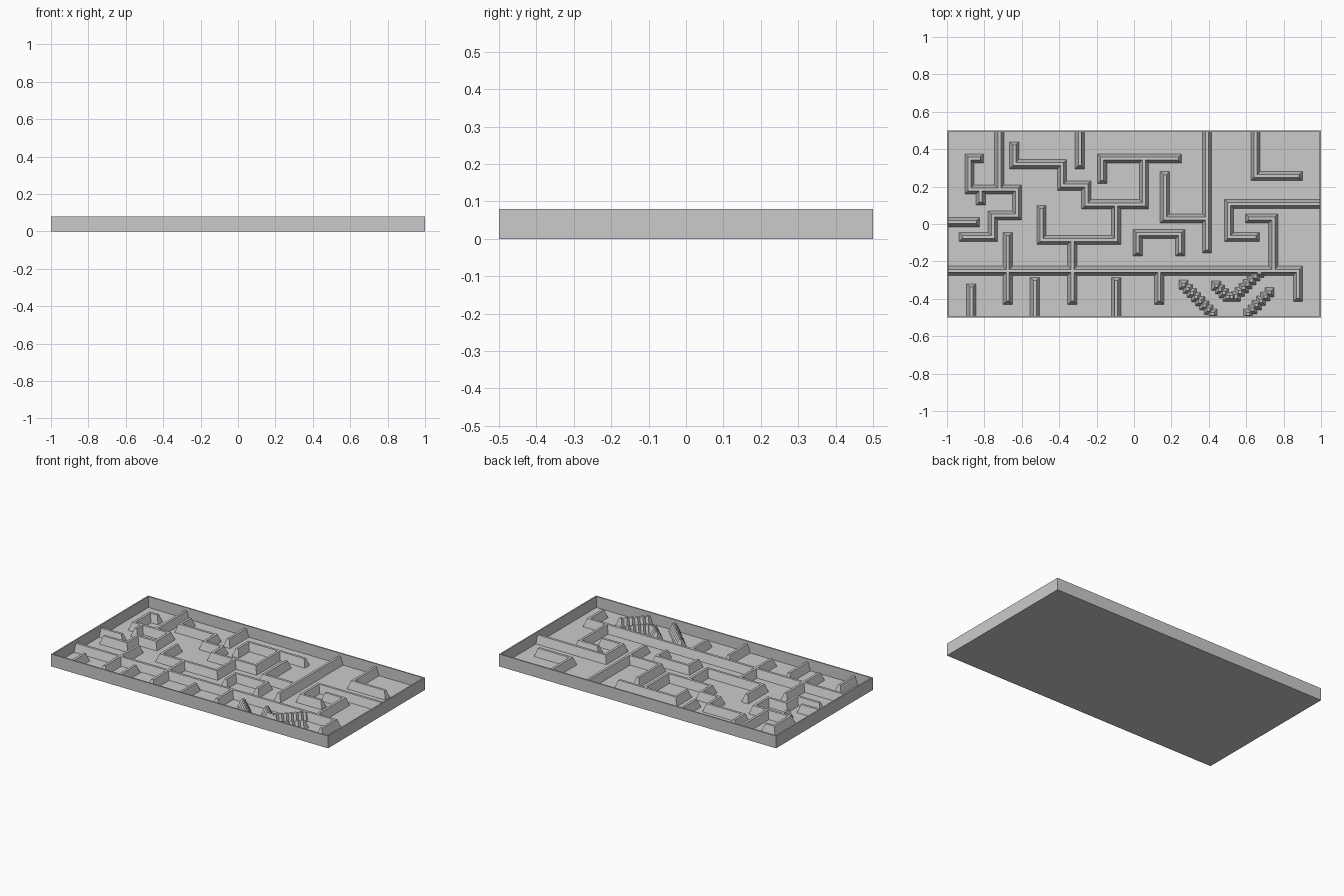
import bpy, bmesh

if "Cube" in bpy.data.objects:
    bpy.data.objects.remove(bpy.data.objects["Cube"])

FLOOR, RIM_H, RIM_T = 0.008, 0.08, 0.013   # floor thickness, rim height and thickness
WALL_H, BASE, TOP = 0.06, 0.026, 0.008     # maze wall height, half widths at foot and crest
OUT = 1.05                                 # "run into the rim" marker, clamped below


def make_object(name, bm):
    bmesh.ops.recalc_face_normals(bm, faces=bm.faces)
    mesh = bpy.data.meshes.new(name)
    bm.to_mesh(mesh)
    bm.free()
    obj = bpy.data.objects.new(name, mesh)
    bpy.context.collection.objects.link(obj)
    return obj


def clamp(v, lim):
    return max(-lim, min(lim, v))


def frustum(bm, a, b):
    """Hipped ridge along an axis-aligned centre line from a to b."""
    x0, x1 = sorted((a[0], b[0]))
    y0, y1 = sorted((a[1], b[1]))
    rings = []
    for z, r in ((FLOOR / 2, BASE), (WALL_H, TOP)):
        pts = ((x0 - r, y0 - r), (x1 + r, y0 - r), (x1 + r, y1 + r), (x0 - r, y1 + r))
        rings.append([bm.verts.new((clamp(x, 0.994), clamp(y, 0.494), z)) for x, y in pts])
    lo, hi = rings
    bm.faces.new(lo[::-1])
    bm.faces.new(hi)
    for i in range(4):
        j = (i + 1) % 4
        bm.faces.new((lo[i], lo[j], hi[j], hi[i]))


def wall(bm, pts):
    for a, b in zip(pts, pts[1:]):
        frustum(bm, a, b)


def stepped(bm, a, b, step=0.021):
    """Diagonal ridge made as a staircase of small blocks."""
    n = max(1, round(abs(b[0] - a[0]) / step))
    for i in range(n + 1):
        p = (a[0] + (b[0] - a[0]) * i / n, a[1] + (b[1] - a[1]) * i / n)
        frustum(bm, p, p)


# Tray: shallow box, top inset and pushed down to the floor
bm = bmesh.new()
bmesh.ops.create_cube(bm, size=1)
for v in bm.verts:
    v.co = (v.co.x * 2, v.co.y, (v.co.z + 0.5) * RIM_H)
top = max(bm.faces, key=lambda f: f.calc_center_median().z)
bmesh.ops.inset_region(bm, faces=[top], thickness=RIM_T)
ext = bmesh.ops.extrude_face_region(bm, geom=[top])
bmesh.ops.translate(bm, vec=(0, 0, FLOOR - RIM_H),
                    verts=[g for g in ext["geom"] if isinstance(g, bmesh.types.BMVert)])
if top.is_valid:
    bmesh.ops.delete(bm, geom=[top], context='FACES_ONLY')
make_object("tray", bm)

# Maze walls, grouped by area
groups = {
    "upper_left_walls": [
        [(-.72, OUT), (-.72, .185)],
        [(-.83, .35), (-.88, .35), (-.88, .185), (-.625, .185), (-.625, .045),
         (-.755, .045), (-.755, -.07), (-.91, -.07)],
        [(-.82, .185), (-.82, .125)],
        [(-OUT, .01), (-.85, .01)],
        [(-.29, OUT), (-.29, .32)],
    ],
    "centre_walls": [
        [(-.64, .415), (-.64, .32), (-.385, .32), (-.385, .205), (-.255, .205),
         (-.255, .105), (.053, .105), (.053, .35)],
        [(.23, .35), (-.17, .35), (-.17, .24)],
        [(-.095, .105), (-.095, -.085), (-.495, -.085), (-.495, .075)],
        [(.02, -.147), (.02, -.053), (.247, -.053), (.247, -.147)],
    ],
    "upper_right_walls": [
        [(.39, OUT), (.39, -.13)],
        [(.39, .03), (.165, .03), (.165, .255)],
        [(.65, OUT), (.65, .257), (.875, .257)],
        [(OUT, .107), (.508, .107), (.508, -.07), (.645, -.07)],
        [(.62, .03), (.745, .03), (.745, -.25)],
    ],
    "lower_walls": [
        [(-OUT, -.25), (.877, -.25), (.877, -.39)],
        [(-.675, -.07), (-.675, -.405)],
        [(-.33, -.085), (-.33, -.405)],
        [(.135, -.25), (.135, -.405)],
        [(-.87, -.345), (-.87, -OUT)],
        [(-.53, -.31), (-.53, -OUT)],
        [(-.095, -.31), (-.095, -OUT)],
    ],
}
for name, paths in groups.items():
    bm = bmesh.new()
    for p in paths:
        wall(bm, p)
    make_object(name, bm)

# Stepped diagonal walls in the lower right corner
bm = bmesh.new()
for a, b in [((.265, -.325), (.42, -.48)),
             ((.44, -.33), (.5, -.39)),
             ((.5, -.39), (.545, -.39)),
             ((.545, -.385), (.67, -.26)),
             ((.725, -.365), (.61, -.48))]:
    stepped(bm, a, b)
make_object("diagonal_walls", bm)
